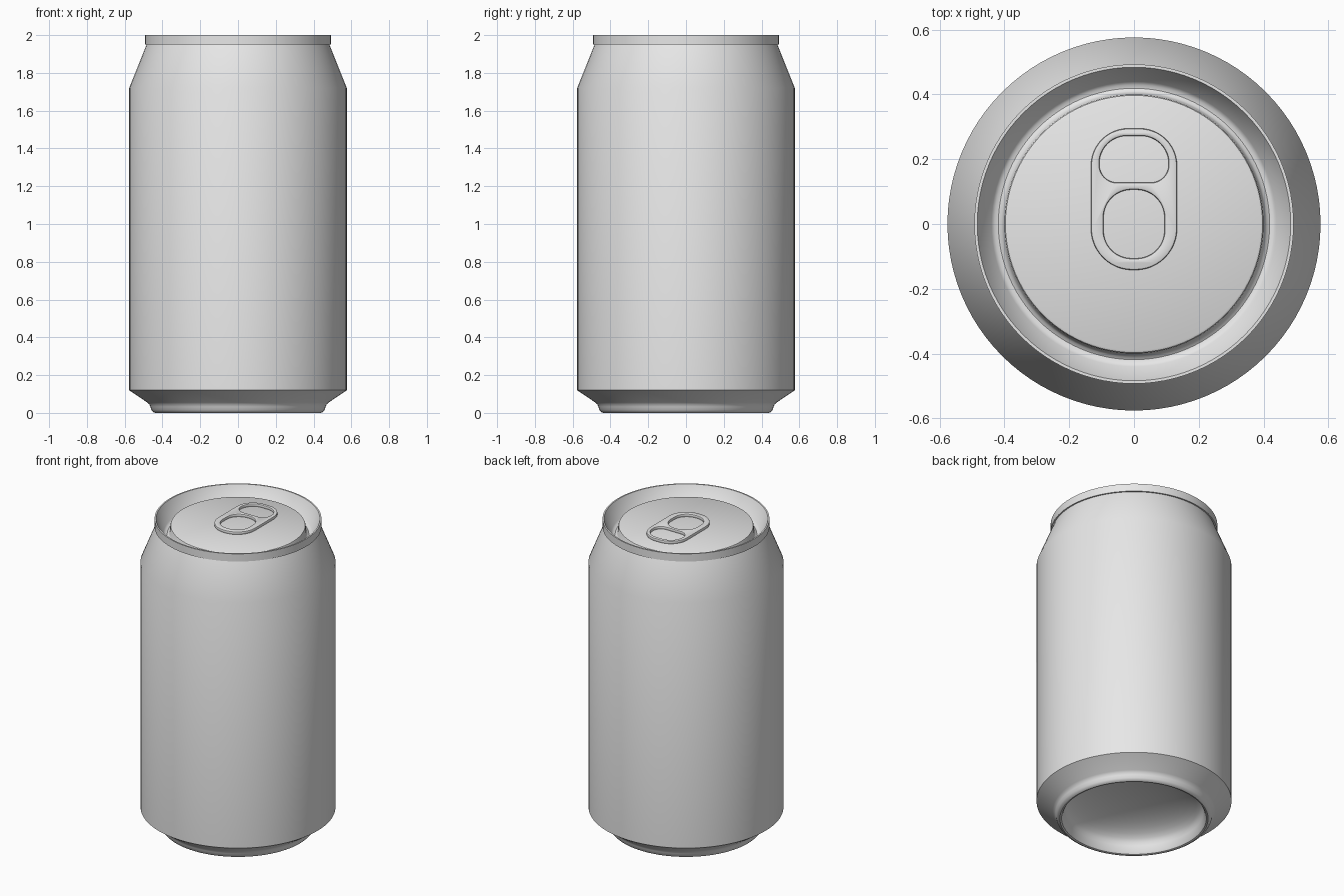
import bpy, bmesh, math

cube = bpy.data.objects.get("Cube")
if cube:
    bpy.data.objects.remove(cube, do_unlink=True)

# One plain metal colour
metal = bpy.data.materials.new("grey metal")
metal.use_nodes = True
GREY = (0.8, 0.8, 0.8, 1)
metal.diffuse_color = GREY
metal.node_tree.nodes["Principled BSDF"].inputs["Base Color"].default_value = GREY


def finish(name, mesh):
    obj = bpy.data.objects.new(name, mesh)
    bpy.context.collection.objects.link(obj)
    mesh.materials.clear()
    mesh.materials.append(metal)
    bpy.ops.object.select_all(action='DESELECT')
    obj.select_set(True)
    bpy.context.view_layer.objects.active = obj
    bpy.ops.object.shade_smooth_by_angle(angle=math.radians(32))
    return obj


def lathe(name, profile, sides=96):
    """Turn a (radius, height) profile round the z axis."""
    bm = bmesh.new()
    rings = []
    for r, z in profile:
        rings.append([bm.verts.new((r * math.cos(math.tau * j / sides),
                                    r * math.sin(math.tau * j / sides), z))
                      for j in range(sides)])
    for low, high in zip(rings, rings[1:]):
        for j in range(sides):
            k = (j + 1) % sides
            bm.faces.new((low[j], low[k], high[k], high[j]))
    bmesh.ops.remove_doubles(bm, verts=bm.verts, dist=1e-5)
    mesh = bpy.data.meshes.new(name)
    bm.to_mesh(mesh)
    bm.free()
    return finish(name, mesh)


def rounded_outline(curve, half_w, y0, y1, r_low, r_high, steps=12):
    """Add a closed rounded rectangle with separate low and high corner radii."""
    corners = ((half_w, y0, r_low, -1, 1), (half_w, y1, r_high, 0, 1),
               (-half_w, y1, r_high, 1, -1), (-half_w, y0, r_low, 2, -1))
    pts = []
    for x, y, r, quarter, side in corners:
        cx = x - side * r
        cy = y + r if y == y0 else y - r
        for i in range(steps + 1):
            a = (quarter + i / steps) * math.pi / 2
            pts.append((cx + r * math.cos(a), cy + r * math.sin(a)))
    spline = curve.splines.new('POLY')
    spline.points.add(len(pts) - 1)
    for p, (x, y) in zip(spline.points, pts):
        p.co = (x, y, 0, 1)
    spline.use_cyclic_u = True


# Body: domed underside, foot ring, chamfer, straight wall, shoulder, rim
DOME_R, DOME_Z, DOME_RISE = 0.41, 0.05, 0.13
dome = [(DOME_R * math.sin(t), DOME_Z + DOME_RISE * math.cos(t))
        for t in (math.pi / 2 * i / 10 for i in range(11))]
lathe("can_body", dome + [
    (0.42, 0.015), (0.428, 0.003), (0.438, 0), (0.449, 0.004), (0.458, 0.015),
    (0.464, 0.032), (0.469, 0.045), (0.48, 0.055),
    (0.576, 0.12), (0.576, 1.72), (0.484, 1.95),
    (0.493, 1.95), (0.493, 2.0), (0.484, 2.0)])

# Lid: sloping inner wall, sunken gutter, raised flat panel
LID_Z = 1.96
lathe("lid", [
    (0.484, 2.0), (0.44, 1.905), (0.43, 1.897), (0.419, 1.895), (0.41, 1.9),
    (0.404, 1.91), (0.4, 1.95), (0.397, 1.957), (0.391, LID_Z), (0, LID_Z)])

# Pull tab: rounded plate with a finger hole and a rivet hole
BEVEL = 0.006
curve = bpy.data.curves.new("tab_outline", 'CURVE')
curve.dimensions = '2D'
curve.fill_mode = 'BOTH'
curve.extrude = 0.004
curve.bevel_depth = BEVEL
curve.bevel_resolution = 1
curve.offset = -BEVEL
rounded_outline(curve, 0.133, -0.142, 0.295, 0.128, 0.115)
rounded_outline(curve, 0.107, 0.128, 0.272, 0.055, 0.085)
rounded_outline(curve, 0.094, -0.106, 0.106, 0.086, 0.086)
helper = bpy.data.objects.new("tab_helper", curve)
bpy.context.collection.objects.link(helper)
graph = bpy.context.evaluated_depsgraph_get()
tab_mesh = bpy.data.meshes.new_from_object(helper.evaluated_get(graph))
bpy.data.objects.remove(helper, do_unlink=True)
bm = bmesh.new()
bm.from_mesh(tab_mesh)
bmesh.ops.remove_doubles(bm, verts=bm.verts, dist=1e-5)
bmesh.ops.recalc_face_normals(bm, faces=bm.faces)
bm.to_mesh(tab_mesh)
bm.free()
tab = finish("pull_tab", tab_mesh)
tab.location.z = LID_Z + curve.extrude + BEVEL
